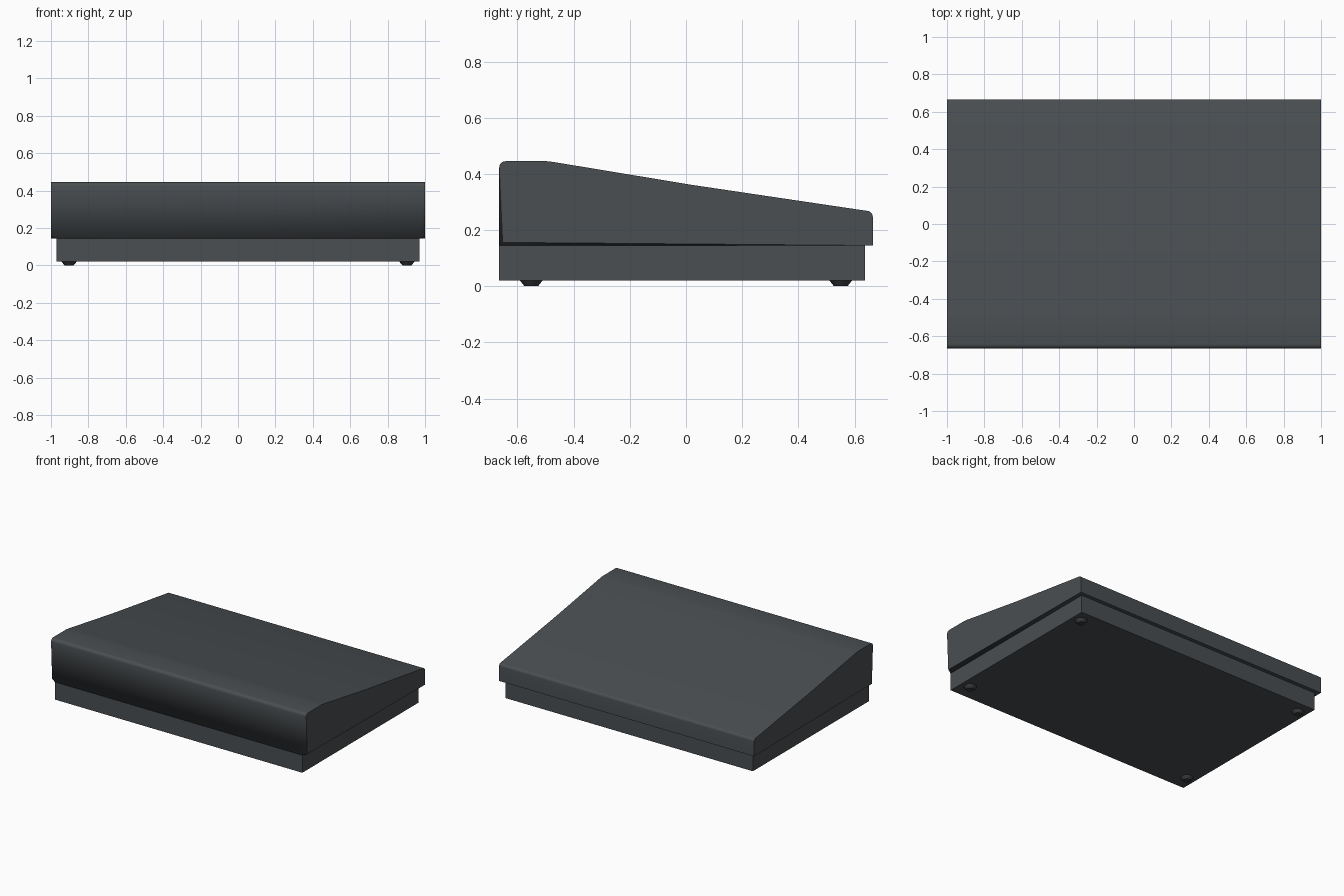
import bpy, bmesh, math

if "Cube" in bpy.data.objects:
    bpy.data.objects.remove(bpy.data.objects["Cube"])

def material(name, rgb):
    m = bpy.data.materials.new(name)
    m.diffuse_color = (*rgb, 1)
    m.use_nodes = True
    m.node_tree.nodes["Principled BSDF"].inputs["Base Color"].default_value = m.diffuse_color
    return m

BODY = material("slate grey", (0.068, 0.077, 0.083))
FOOT = material("dark rubber", (0.045, 0.048, 0.052))

def finish(bm, name, mat, keep_soft=()):
    """Smooth shading with sharp edges above 30 degrees, except the soft edges."""
    bmesh.ops.recalc_face_normals(bm, faces=bm.faces)
    for f in bm.faces:
        f.smooth = True
    for e in bm.edges:
        sharp = len(e.link_faces) == 2 and e.calc_face_angle(0) > math.radians(30)
        e.smooth = not sharp or e in keep_soft
    me = bpy.data.meshes.new(name)
    bm.to_mesh(me)
    bm.free()
    me.materials.append(mat)
    ob = bpy.data.objects.new(name, me)
    bpy.context.collection.objects.link(ob)
    return ob

def arc(cy, cz, r, a0, a1, n=5):
    return [(cy + r * math.cos(math.radians(a0 + (a1 - a0) * i / n)),
             cz + r * math.sin(math.radians(a0 + (a1 - a0) * i / n))) for i in range(n + 1)]

# Lid: side profile (y, z) from the lower front corner, round the back, to the upper front
LIP = 0.145
profile = [(-0.653, 0.156), (0.665, LIP)]
profile += arc(0.645, 0.248, 0.02, 0, 82)
profile += [(0.02, 0.361), (-0.47, 0.442), (-0.495, 0.445)]
profile += arc(-0.643, 0.423, 0.022, 90, 180)

bm = bmesh.new()
sides = {}
for s in (1, -1):
    vs = [bm.verts.new((s, y, z)) for y, z in profile]
    front = bm.verts.new((s * 0.97, -0.665, LIP))
    sides[s] = (vs, front)
    bm.faces.new(vs)
right, fr = sides[1]
left, fl = sides[-1]
for i in range(1, len(profile) - 1):          # back, top and rounded corners
    bm.faces.new((right[i], right[i + 1], left[i + 1], left[i]))
bm.faces.new((right[-1], fr, fl, left[-1]))   # front panel tapering downwards
bm.faces.new((fr, right[1], left[1], fl))     # underside
soft = []
for vs, f in sides.values():                  # thin slivers beside and below the cheeks
    bm.faces.new((vs[-1], f, vs[0]))
    bm.faces.new((f, vs[0], vs[1]))
    soft += [bm.edges.get((f, vs[0])), bm.edges.get((f, vs[1]))]
finish(bm, "sloped_lid", BODY, soft)

# Base tray, flush with the lid at the front and set in on the other sides
bm = bmesh.new()
bmesh.ops.create_cube(bm, size=1)
for v in bm.verts:
    v.co = (0.97 * (1 if v.co.x > 0 else -1),
            0.637 if v.co.y > 0 else -0.665,
            LIP if v.co.z > 0 else 0.021)
top = [f for f in bm.faces if f.calc_center_median().z > LIP - 0.001]
bmesh.ops.delete(bm, geom=top, context='FACES_ONLY')
finish(bm, "base_tray", BODY)

# Four tapered round feet
for sx, xn in ((-1, "left"), (1, "right")):
    for sy, yn in ((-1, "front"), (1, "back")):
        bm = bmesh.new()
        bmesh.ops.create_cone(bm, cap_ends=True, segments=24,
                              radius1=0.024, radius2=0.042, depth=0.022)
        bmesh.ops.translate(bm, verts=bm.verts, vec=(sx * 0.903, sy * 0.551, 0.011))
        finish(bm, f"{yn}_{xn}_foot", FOOT)
